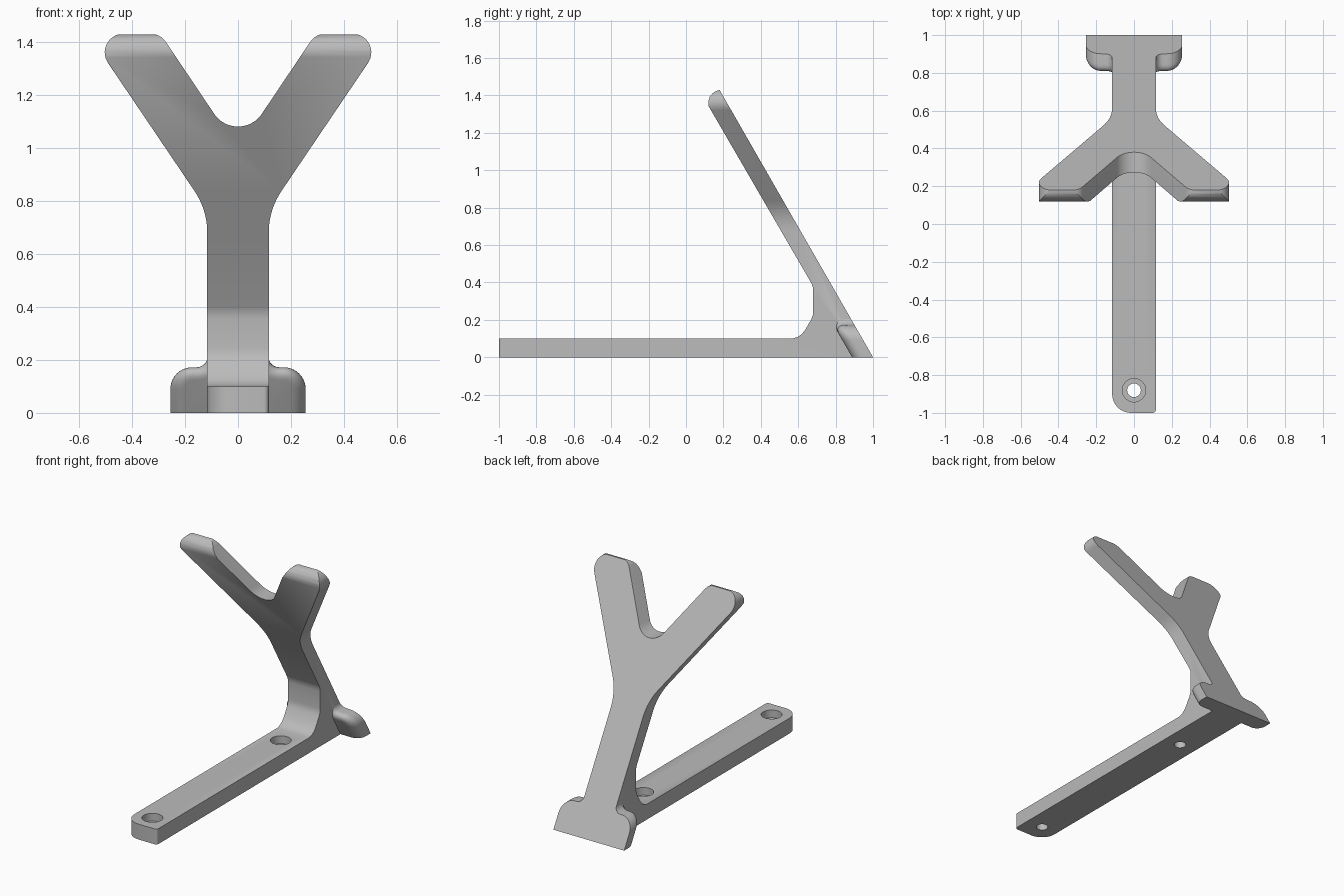
import bpy, bmesh
from math import cos, sin, radians

cube = bpy.data.objects.get("Cube")
if cube:
    bpy.data.objects.remove(cube, do_unlink=True)

LEAN = 0.574        # y travelled per unit of height by the leaning plate
THICK = 0.112       # plate thickness measured along y
HALF = 0.116        # half width of the strip

grey = bpy.data.materials.new("plain_grey")
grey.use_nodes = True
grey.diffuse_color = (0.5, 0.5, 0.5, 1)
grey.node_tree.nodes["Principled BSDF"].inputs["Base Color"].default_value = (0.5, 0.5, 0.5, 1)


def arc(cx, cz, r, start, end, steps=10):
    angles = [radians(start + (end - start) * i / steps) for i in range(steps + 1)]
    return [(cx + r * cos(a), cz + r * sin(a)) for a in angles]


def mirrored(half):
    return half + [(-x, z) for x, z in reversed(half) if x > 1e-5]


def prism(name, outline, near, far):
    """Join two copies of an outline, placed by the near and far functions."""
    bm = bmesh.new()
    a = [bm.verts.new(near(*p)) for p in outline]
    b = [bm.verts.new(far(*p)) for p in outline]
    bm.faces.new(a)
    bm.faces.new(b)
    for i in range(len(a)):
        j = (i + 1) % len(a)
        bm.faces.new((a[i], a[j], b[j], b[i]))
    bmesh.ops.recalc_face_normals(bm, faces=bm.faces)
    mesh = bpy.data.meshes.new(name)
    bm.to_mesh(mesh)
    bm.free()
    mesh.materials.append(grey)
    obj = bpy.data.objects.new(name, mesh)
    bpy.context.collection.objects.link(obj)
    return obj


def combine(obj, tool, operation):
    bpy.context.view_layer.objects.active = obj
    mod = obj.modifiers.new(operation, "BOOLEAN")
    mod.operation, mod.object, mod.solver = operation, tool, "EXACT"
    bpy.ops.object.modifier_apply(modifier=mod.name)
    bpy.data.objects.remove(tool, do_unlink=True)


def round_edges(obj, rule, radius, segments=8):
    bm = bmesh.new()
    bm.from_mesh(obj.data)
    edges = [e for e in bm.edges if rule(e.verts[0].co, e.verts[1].co)]
    bmesh.ops.bevel(bm, geom=edges, offset=radius, segments=segments,
                    profile=0.5, affect="EDGES", clamp_overlap=False)
    bm.to_mesh(obj.data)
    bm.free()


# Side profile: flat base, gusset, leaning plate with a rounded top
side = [(-1, 0), (1, 0), (1 - LEAN * 1.428, 1.428), (0.162, 1.424), (0.143, 1.412),
        (0.127, 1.393), (0.119, 1.368), (0.121, 1.342),
        (0.668, 0.4), (0.677, 0.38), (0.68, 0.355), (0.68, 0.245), (0.678, 0.225),
        (0.67, 0.203), (0.638, 0.148), (0.62, 0.125), (0.598, 0.109), (0.57, 0.1), (-1, 0.1)]
bracket = prism("bracket", side, lambda y, z: (-0.7, y, z), lambda y, z: (0.7, y, z))

# Forked outline trims the profile to the strip and its two prongs
fork = [(HALF, -0.1)]
fork += arc(HALF + 0.28, 0.68, 0.28, 180, 146)
fork += arc(0.433, 1.36, 0.07, -34, 90)
fork += arc(0.33, 1.36, 0.07, 90, 146)
fork += arc(0, 1.188, 0.108, -34, -90)
trim = prism("fork_trim", mirrored(fork), lambda x, z: (x, -1.2, z), lambda x, z: (x, 1.2, z))
combine(bracket, trim, "INTERSECT")

# Base end: one broad rounded corner, one slight one
for sign, radius in ((-1, 0.1), (1, 0.018)):
    round_edges(bracket, lambda a, b: all(v.x * sign > HALF - 0.002 and v.y < -0.999
                                          for v in (a, b)), radius)

# Heel: wide foot flush with the back, softly rounded on its front
heel_half = [(0.255, 0)] + arc(0.173, 0.09, 0.082, 0, 90) + arc(0.155, 0.212, 0.04, 270, 180, 6)
heel_half.append((0, 0.212))
heel = prism("heel", mirrored(heel_half), lambda x, z: (x, 1 - LEAN * z, z),
             lambda x, z: (x, 1 - LEAN * z - THICK, z))
round_edges(heel, lambda a, b: all(v.y < 1 - LEAN * v.z - THICK / 2 for v in (a, b))
            and a.z + b.z > 0.001, 0.055)
combine(bracket, heel, "UNION")

# Stepped screw holes
for y in (-0.88, 0.44):
    for radius, low, high in ((0.036, -0.05, 0.2), (0.062, 0.05, 0.2)):
        drill = prism("drill", arc(0, y, radius, 0, 350, 35),
                      lambda px, py: (px, py, low), lambda px, py: (px, py, high))
        combine(bracket, drill, "DIFFERENCE")

bpy.ops.object.select_all(action="DESELECT")
bracket.select_set(True)
bpy.context.view_layer.objects.active = bracket
bpy.ops.object.shade_smooth_by_angle(angle=radians(30))
